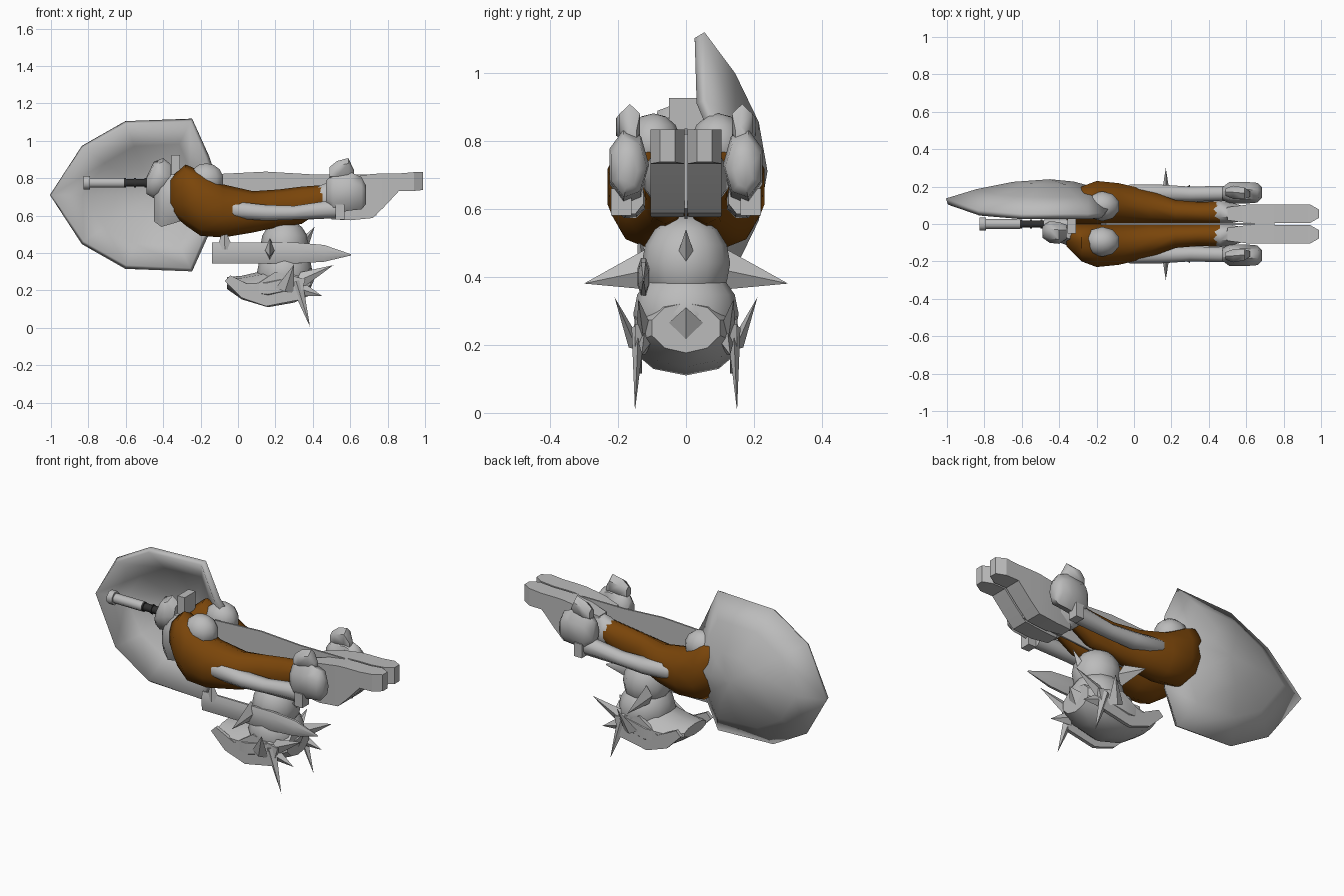
import bpy, bmesh, math
from mathutils import Vector


def material(name, c):
    m = bpy.data.materials.new(name)
    m.diffuse_color = (*c, 1)
    return m


GREY = material("steel grey", (0.5, 0.5, 0.5))
BROWN = material("leather brown", (0.195, 0.06, 0.003))
DARK = material("dark grip", (0.03, 0.03, 0.03))


def make(name, verts, faces, mat=GREY, angle=40):
    me = bpy.data.meshes.new(name)
    me.from_pydata([tuple(v) for v in verts], [], faces)
    bm = bmesh.new()
    bm.from_mesh(me)
    bmesh.ops.recalc_face_normals(bm, faces=bm.faces)
    bm.to_mesh(me)
    bm.free()
    me.materials.append(mat)
    ob = bpy.data.objects.new(name, me)
    bpy.context.collection.objects.link(ob)
    if angle:
        bpy.ops.object.select_all(action='DESELECT')
        ob.select_set(True)
        bpy.context.view_layer.objects.active = ob
        bpy.ops.object.shade_smooth_by_angle(angle=math.radians(angle))
    return ob


def loft(name, sections, n=8, mat=GREY, side=1, angle=50):
    """Closed tube along x; each section is (x, y, z, half width, half height)."""
    verts, faces = [], []
    for x, y, z, ry, rz in sections:
        for i in range(n):
            a = 2 * math.pi * (i + 0.5) / n
            k = 1 / math.cos(math.pi / n)
            verts.append((x, side * (y + ry * k * math.cos(a)), z + rz * k * math.sin(a)))
    for s in range(len(sections) - 1):
        for i in range(n):
            j = (i + 1) % n
            faces.append((s * n + i, s * n + j, s * n + n + j, s * n + n + i))
    faces += [tuple(range(n)), tuple(range(len(verts) - n, len(verts)))]
    return make(name, verts, faces, mat, angle)


def slab(name, outline, y0, y1, mat=GREY):
    """Flat plate: an x-z outline with a thickness in y."""
    n = len(outline)
    verts = [(x, y, z) for y in (y0, y1) for x, z in outline]
    faces = [tuple(range(n)), tuple(range(n, 2 * n))]
    faces += [(i, (i + 1) % n, n + (i + 1) % n, n + i) for i in range(n)]
    return make(name, verts, faces, mat, 0)


def spike(name, base, tip, width, thick, across=(1, 0, 0), side=1):
    """Four-sided blade from a base point to a tip."""
    flip = Vector((1, side, 1))
    b, t, a = Vector(base) * flip, Vector(tip) * flip, Vector(across) * flip
    d = (t - b).normalized()
    a = (a - d * a.dot(d)).normalized()
    c = d.cross(a)
    verts = [b + a * width, b + c * thick, b - a * width, b - c * thick, t]
    return make(name, verts, [(0, 1, 4), (1, 2, 4), (2, 3, 4), (3, 0, 4), (3, 2, 1, 0)], GREY, 0)


def ball(name, centre, radii, u=10, v=7):
    bm = bmesh.new()
    bmesh.ops.create_uvsphere(bm, u_segments=u, v_segments=v, radius=1)
    verts = [Vector(centre) + p.co * Vector(radii) for p in bm.verts]
    faces = [tuple(q.index for q in f.verts) for f in bm.faces]
    bm.free()
    return make(name, verts, faces, GREY, 60)


# Shield: rings shrinking to the middle, bulging toward the back
half = [(-1, 0.12, 0), (-0.83, 0.06, 0.255), (-0.6, 0.04, 0.385), (-0.25, 0.04, 0.4),
        (-0.165, 0.045, 0.205), (-0.09, 0.13, 0)]
rim = half + [(x, y, -z) for x, y, z in reversed(half[1:-1])]
n = len(rim)
verts, faces = [], []
for k in (1, 0.7, 0.35):
    for x, y, z in rim:
        verts.append((-0.45 + (x + 0.45) * k, y + (0.222 - y) * (1 - k ** 1.9), 0.71 + z * k))
verts.append((-0.45, 0.222, 0.71))
for r in range(2):
    faces += [(r * n + i, r * n + (i + 1) % n, r * n + n + (i + 1) % n, r * n + n + i) for i in range(n)]
faces += [(2 * n + i, 2 * n + (i + 1) % n, 3 * n) for i in range(n)]
shield = make("shield", verts, faces)
mod = shield.modifiers.new("thickness", 'SOLIDIFY')
mod.thickness, mod.offset = 0.035, 0

# Thin cloth panel between the two halves of the body
slab("centre_panel", [(-0.2, 0.62), (-0.15, 0.82), (0.15, 0.835), (0.4, 0.82), (0.75, 0.82),
                      (0.74, 0.6), (0.4, 0.58), (0, 0.55)], -0.005, 0.005)

for s, tag in ((-1, "front"), (1, "back")):
    # Brown leather legs
    loft("leather_leg_" + tag, [(-0.36, 0.06, 0.71, 0.06, 0.09), (-0.28, 0.1, 0.71, 0.1, 0.155),
                                (-0.2, 0.115, 0.665, 0.115, 0.165), (-0.08, 0.11, 0.625, 0.108, 0.135),
                                (0.08, 0.09, 0.62, 0.09, 0.105), (0.22, 0.065, 0.64, 0.063, 0.095),
                                (0.34, 0.06, 0.655, 0.058, 0.095), (0.46, 0.06, 0.7, 0.06, 0.06)],
         10, BROWN, s)
    # Boots: tapered ankle cone and square-edged foot with a pointed toe
    loft("boot_cuff_" + tag, [(0.42, 0.06, 0.7, 0.045, 0.05), (0.46, 0.063, 0.69, 0.06, 0.08),
                              (0.52, 0.06, 0.69, 0.055, 0.09), (0.62, 0.055, 0.69, 0.03, 0.08)], 8, GREY, s)
    loft("boot_" + tag, [(0.5, 0.055, 0.68, 0.035, 0.1), (0.6, 0.055, 0.69, 0.048, 0.115),
                         (0.72, 0.055, 0.705, 0.05, 0.118), (0.78, 0.055, 0.735, 0.05, 0.09),
                         (0.86, 0.055, 0.778, 0.05, 0.047), (0.94, 0.055, 0.782, 0.05, 0.05),
                         (0.99, 0.055, 0.785, 0.022, 0.048)], 4, GREY, s, 25)
    # Forearm guards
    loft("arm_guard_" + tag, [(-0.07, 0.165, 0.645, 0.02, 0.03), (-0.02, 0.17, 0.63, 0.042, 0.045),
                              (0.15, 0.165, 0.615, 0.045, 0.042), (0.3, 0.16, 0.615, 0.04, 0.037),
                              (0.52, 0.165, 0.635, 0.04, 0.05)], 8, GREY, s)
    # Gauntlets: fist, knuckle plate and cuff
    loft("fist_" + tag, [(0.47, 0.165, 0.72, 0.03, 0.06), (0.51, 0.17, 0.72, 0.055, 0.1),
                         (0.6, 0.17, 0.73, 0.055, 0.095), (0.66, 0.17, 0.72, 0.05, 0.08),
                         (0.685, 0.17, 0.71, 0.025, 0.045)], 7, GREY, s)
    loft("knuckle_plate_" + tag, [(0.49, 0.17, 0.825, 0.02, 0.03), (0.53, 0.17, 0.84, 0.035, 0.045),
                                  (0.59, 0.165, 0.85, 0.03, 0.05), (0.62, 0.16, 0.82, 0.015, 0.02)],
         6, GREY, s)
    slab("cuff_" + tag, [(0.52, 0.58), (0.57, 0.58), (0.57, 0.66), (0.52, 0.66)],
         s * 0.16, s * 0.22)
    # Round joint pad
    ball("joint_pad_" + tag, (-0.17, s * 0.095, 0.79), (0.098, 0.082, 0.09))
    # Helmet spikes
    spike("side_spike_" + tag, (0.17, 0.11, 0.42), (0.17, 0.3, 0.38), 0.06, 0.03, (0, 0, 1), s)
    spike("lower_spike_" + tag, (0.31, 0.14, 0.25), (0.385, 0.15, 0.005), 0.035, 0.02, side=s)
    spike("brow_spike_" + tag, (0.3, 0.12, 0.24), (0.51, 0.14, 0.335), 0.05, 0.025, (0, 0, 1), s)
    spike("cheek_spike_" + tag, (0.25, 0.15, 0.2), (0.3, 0.21, 0.34), 0.05, 0.02, side=s)
    spike("jaw_spike_" + tag, (0.33, 0.12, 0.21), (0.45, 0.13, 0.17), 0.04, 0.02, (0, 0, 1), s)
    slab("helmet_cheek_" + tag, [(-0.07, 0.25), (-0.04, 0.28), (0.08, 0.22), (0.2, 0.3), (0.36, 0.26),
                                 (0.33, 0.15), (0.15, 0.115), (0.02, 0.16)], s * 0.13, s * 0.15)

# Grey end piece and hand holding the hilt
loft("end_guard", [(-0.45, -0.03, 0.67, 0.03, 0.1), (-0.41, -0.04, 0.68, 0.055, 0.14),
                   (-0.34, -0.05, 0.69, 0.07, 0.13), (-0.28, -0.06, 0.68, 0.06, 0.1)], 8)
loft("hilt_hand", [(-0.49, -0.04, 0.76, 0.03, 0.04), (-0.45, -0.04, 0.79, 0.055, 0.09),
                   (-0.4, -0.045, 0.81, 0.055, 0.09), (-0.36, -0.04, 0.81, 0.035, 0.06)], 7)
slab("hilt_block", [(-0.355, 0.82), (-0.31, 0.82), (-0.31, 0.925), (-0.355, 0.925)], -0.05, 0.05)


# Sword hilt: pommel, shaft and dark grip
def rod(name, x0, x1, r, mat=GREY):
    loft(name, [(x0, 0, 0.775, r, r), (x1, 0, 0.775, r, r)], 8, mat)


rod("pommel", -0.825, -0.79, 0.036)
rod("hilt_shaft", -0.79, -0.61, 0.026)
rod("hilt_grip", -0.62, -0.48, 0.02, DARK)
for i in range(3):
    rod("grip_ring", -0.61 + i * 0.055, -0.6 + i * 0.055, 0.025, DARK)
rod("hilt_end", -0.48, -0.33, 0.024)

# Head: rounded crown, skull and helmet bowl
ball("crown", (0.25, 0, 0.44), (0.13, 0.13, 0.14), 12, 8)
ball("skull", (0.25, 0, 0.29), (0.15, 0.155, 0.15), 12, 8)
loft("helmet_bowl", [(-0.06, 0, 0.24, 0.1, 0.03), (0.02, 0, 0.215, 0.14, 0.06),
                     (0.16, 0, 0.21, 0.155, 0.095), (0.3, 0, 0.24, 0.15, 0.1),
                     (0.39, 0, 0.25, 0.1, 0.07)], 10, angle=30)
spike("nose_spike", (0.33, 0, 0.42), (0.41, 0, 0.54), 0.04, 0.04)
spike("chin_spike", (0.35, 0, 0.22), (0.43, 0, 0.31), 0.04, 0.1)

# Dagger beside the head
loft("dagger", [(-0.14, -0.125, 0.4, 0.012, 0.055), (0.32, -0.125, 0.4, 0.018, 0.055),
                (0.46, -0.125, 0.398, 0.016, 0.045), (0.605, -0.125, 0.39, 0.002, 0.003)], 8)
spike("dagger_guard", (-0.07, -0.125, 0.42), (-0.075, -0.14, 0.54), 0.045, 0.02)
